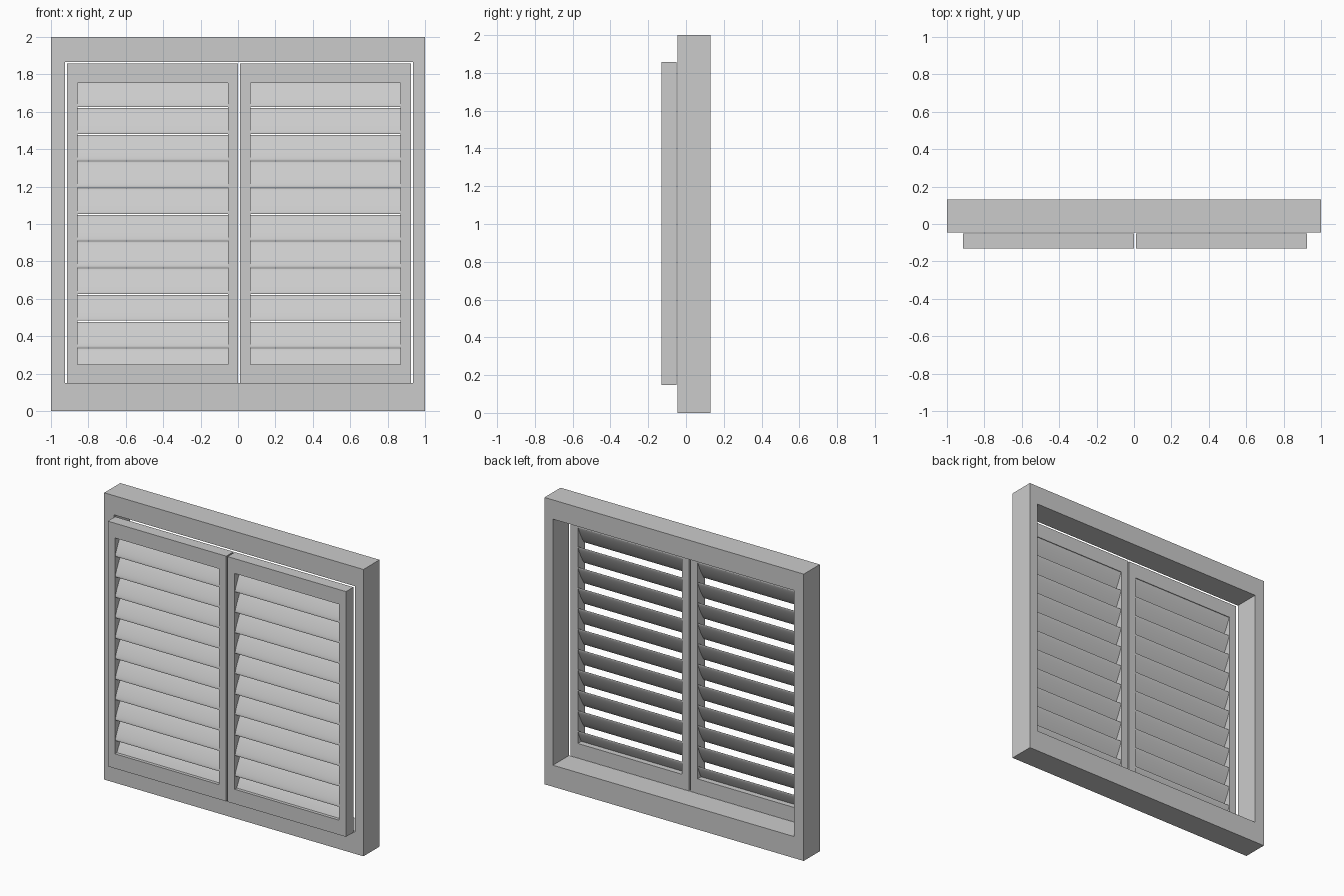
import bpy, bmesh, math
from mathutils import Matrix, Vector

cube = bpy.data.objects.get("Cube")
if cube:
    bpy.data.objects.remove(cube, do_unlink=True)

# Single painted finish
paint = bpy.data.materials.new("light_grey_paint")
paint.use_nodes = True
grey = (0.6, 0.6, 0.6, 1)
paint.diffuse_color = grey
paint.node_tree.nodes["Principled BSDF"].inputs["Base Color"].default_value = grey


def finish(name, bm):
    bmesh.ops.recalc_face_normals(bm, faces=bm.faces)
    mesh = bpy.data.meshes.new(name)
    bm.to_mesh(mesh)
    bm.free()
    mesh.materials.append(paint)
    obj = bpy.data.objects.new(name, mesh)
    bpy.context.collection.objects.link(obj)
    return obj


def border(name, outer, inner, y0, y1):
    """Rectangular ring; outer and inner are (x0, x1, z0, z1)."""
    bm = bmesh.new()

    def loop(rect, y):
        x0, x1, z0, z1 = rect
        return [bm.verts.new((x, y, z)) for x, z in ((x0, z0), (x1, z0), (x1, z1), (x0, z1))]

    rings = [loop(outer, y0), loop(inner, y0), loop(inner, y1), loop(outer, y1)]
    for a, b in zip(rings, rings[1:] + rings[:1]):
        for i in range(4):
            j = (i + 1) % 4
            bm.faces.new((a[i], a[j], b[j], b[i]))
    return finish(name, bm)


def slat(name, x0, x1, y, z):
    """Tilted blade with an elliptical section, low edge at the front."""
    bm = bmesh.new()
    sides, half_width, half_thick = 24, 0.077, 0.009
    along = Vector((0, 0.035, 0.0685)).normalized()
    across = Vector((0, -along.z, along.y))
    ends = []
    for x in (x0, x1):
        ring = []
        for i in range(sides):
            t = 2 * math.pi * i / sides
            p = along * half_width * math.cos(t) + across * half_thick * math.sin(t)
            ring.append(bm.verts.new((x, y + p.y, z + p.z)))
        ends.append(ring)
        bm.faces.new(ring)
    for i in range(sides):
        j = (i + 1) % sides
        bm.faces.new((ends[0][i], ends[0][j], ends[1][j], ends[1][i]))
    obj = finish(name, bm)
    bpy.ops.object.select_all(action="DESELECT")
    obj.select_set(True)
    bpy.context.view_layer.objects.active = obj
    bpy.ops.object.shade_smooth_by_angle(angle=math.radians(50))


# Window frame
border("window_frame", (-1, 1, 0, 2), (-0.926, 0.935, 0.15, 1.866), -0.046, 0.131)

# Two shutter panels, each with a column of slats
for side, x0 in (("right", -0.913), ("left", 0.011)):
    x1 = x0 + 0.914
    inner = (x0 + 0.055, x1 - 0.055, 0.25, 1.755)
    border(side + "_shutter_frame", (x0, x1, 0.148, 1.858), inner, -0.131, -0.05)
    for k in range(11):
        slat(f"{side}_slat_{k + 1}", inner[0] - 0.005, inner[1] + 0.005,
             -0.0905, 1.693 - 0.1427 * k)
